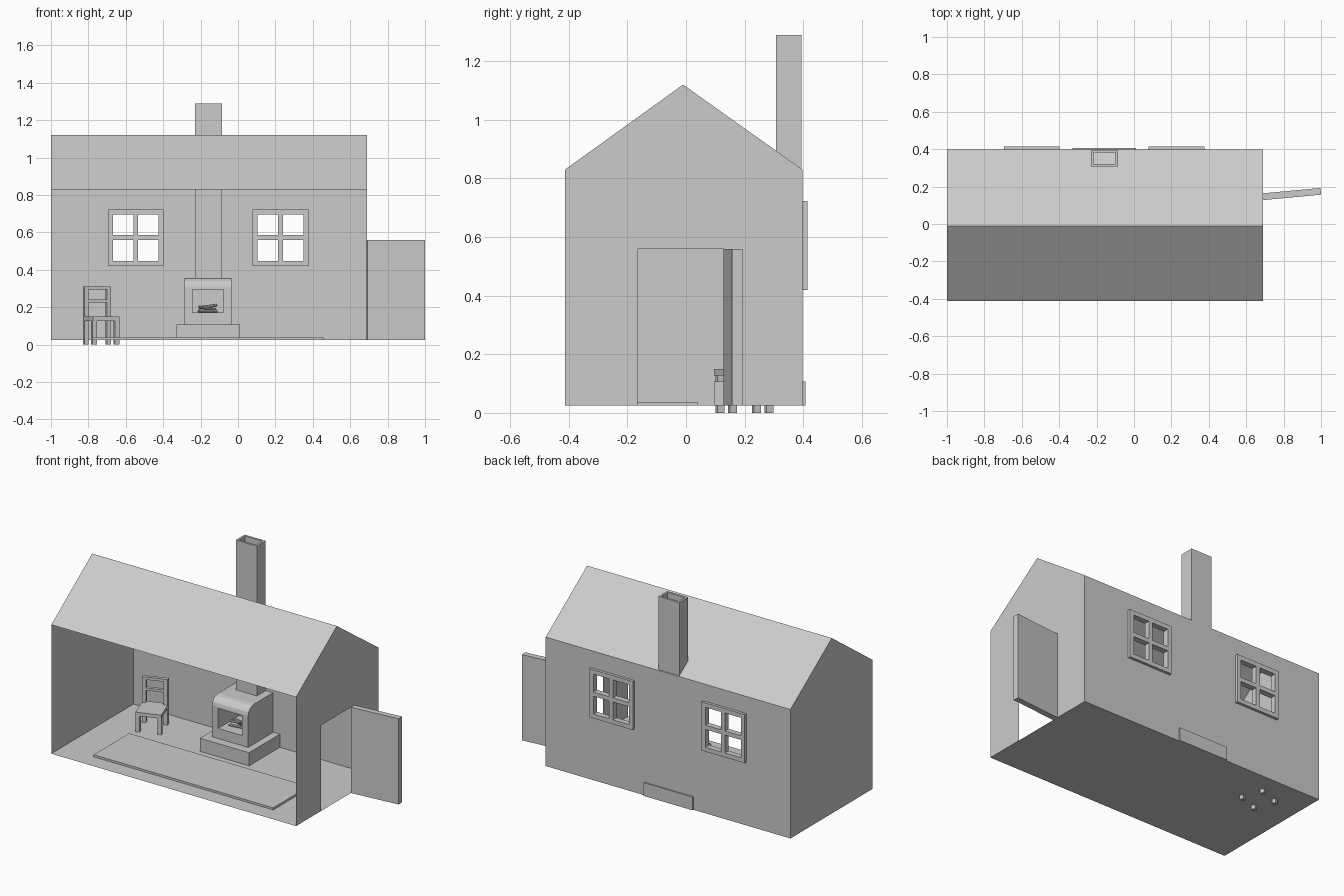
import bpy, bmesh, math
from mathutils import Vector, Matrix

if "Cube" in bpy.data.objects:
    bpy.data.objects.remove(bpy.data.objects["Cube"])


def new_object(name, bm):
    bmesh.ops.recalc_face_normals(bm, faces=bm.faces)
    mesh = bpy.data.meshes.new(name)
    bm.to_mesh(mesh)
    bm.free()
    ob = bpy.data.objects.new(name, mesh)
    bpy.context.collection.objects.link(ob)
    return ob


def add_box(bm, x, y, z):
    size = Vector((x[1] - x[0], y[1] - y[0], z[1] - z[0]))
    mid = Vector((sum(x) / 2, sum(y) / 2, sum(z) / 2))
    m = Matrix.Translation(mid) @ Matrix.Diagonal((*size, 1))
    return bmesh.ops.create_cube(bm, size=1, matrix=m)["verts"]


def box(name, x, y, z):
    bm = bmesh.new()
    add_box(bm, x, y, z)
    return new_object(name, bm)


def polygon(bm, points):
    return bm.faces.new([bm.verts.new(p) for p in points])


def pierced_sheet(name, xs, zs, y, holes):
    """Grid of cells in the xz plane, leaving out the (column, row) holes."""
    bm = bmesh.new()
    grid = [[bm.verts.new((x, y, z)) for z in zs] for x in xs]
    for i in range(len(xs) - 1):
        for j in range(len(zs) - 1):
            if (i, j) not in holes:
                bm.faces.new((grid[i][j], grid[i + 1][j],
                              grid[i + 1][j + 1], grid[i][j + 1]))
    return new_object(name, bm)


# House shell: single-sheet walls, open at the front
L, R, F, B = -1.0, 0.69, -0.413, 0.398
FLOOR, EAVE, RIDGE, RY = 0.025, 0.83, 1.12, -0.01
WZ = (0.42, 0.723)
DOOR = (-0.165, 0.15, 0.56)

bm = bmesh.new()
polygon(bm, [(L, F, FLOOR), (R, F, FLOOR), (R, B, FLOOR), (L, B, FLOOR)])
new_object("floor", bm)

gable_top = [(B, FLOOR), (B, EAVE), (RY, RIDGE), (F, EAVE), (F, FLOOR)]
doorway = [(DOOR[0], FLOOR), (DOOR[0], DOOR[2]), (DOOR[1], DOOR[2]), (DOOR[1], FLOOR)]
for name, x, outline in (("left_wall", L, gable_top), ("right_wall", R, gable_top + doorway)):
    bm = bmesh.new()
    polygon(bm, [(x, y, z) for y, z in outline])
    new_object(name, bm)

bm = bmesh.new()
rows = [[bm.verts.new((x, y, z)) for x in (L, R)] for y, z in ((F, EAVE), (RY, RIDGE), (B, EAVE))]
for a, b in zip(rows, rows[1:]):
    bm.faces.new((a[0], a[1], b[1], b[0]))
new_object("roof", bm)

window_x = [(-0.696, -0.397), (0.077, 0.376)]
pierced_sheet("back_wall", [L, *window_x[0], *window_x[1], R],
              [FLOOR, *WZ, EAVE], B, {(1, 1), (3, 1)})


# Window frames with four panes
def bars(a, b):
    m = (a + b) / 2
    return [a, a + 0.027, m - 0.013, m + 0.013, b - 0.027, b]


for i, (a, b) in enumerate(window_x):
    frame = pierced_sheet(f"window_frame_{i + 1}", bars(a, b), bars(*WZ), 0.397,
                          {(1, 1), (1, 3), (3, 1), (3, 3)})
    mod = frame.modifiers.new("thickness", "SOLIDIFY")
    mod.thickness = 0.036
    mod.offset = 0

# Door swung open
door = box("door", (0, 0.31), (-0.018, 0.018), (FLOOR, 0.56))
door.location = (0.69, 0.146, 0)
door.rotation_euler.z = math.radians(5.3)

# Rug and hearth
box("rug", (-0.78, 0.46), (-0.31, 0.04), (FLOOR, 0.038))
box("hearth", (-0.33, 0.01), (0.095, 0.407), (FLOOR, 0.107))

# Stove with rounded top front edge and a firebox
profile = [(0.395, 0.107), (0.15, 0.107)]
for k in range(5):
    t = math.radians(90 * k / 4)
    profile.append((0.21 - 0.06 * math.cos(t), 0.305 + 0.05 * math.sin(t)))
profile.append((0.395, 0.355))
bm = bmesh.new()
face = polygon(bm, [(-0.285, y, z) for y, z in profile])
ext = bmesh.ops.extrude_face_region(bm, geom=[face])["geom"]
bmesh.ops.translate(bm, verts=[g for g in ext if isinstance(g, bmesh.types.BMVert)],
                    vec=(0.25, 0, 0))
stove = new_object("stove", bm)
cutter = box("firebox_cutter", (-0.243, -0.077), (0.1, 0.36), (0.17, 0.294))
cutter.hide_render = True
cutter.hide_viewport = True
cut = stove.modifiers.new("firebox", "BOOLEAN")
cut.operation = "DIFFERENCE"
cut.solver = "EXACT"
cut.object = cutter

# Firewood
for i, (x, y, z, angle, tilt) in enumerate([(-0.16, 0.22, 0.179, 8, 0), (-0.165, 0.26, 0.179, -12, 0),
                                            (-0.165, 0.24, 0.194, 25, 8), (-0.16, 0.24, 0.204, -20, -8)]):
    bm = bmesh.new()
    bmesh.ops.create_cone(bm, segments=8, radius1=0.008, radius2=0.008, depth=0.1,
                          cap_ends=True, matrix=Matrix.Rotation(math.pi / 2, 4, "Y"))
    log = new_object(f"log_{i + 1}", bm)
    log.location = (x, y, z)
    log.rotation_euler = (0, math.radians(tilt), math.radians(angle))

# Chimney with hollow top
bm = bmesh.new()
add_box(bm, (-0.23, -0.085), (0.307, 0.394), (0.35, 1.29))
bm.normal_update()
top = max(bm.faces, key=lambda f: f.calc_center_median().z)
bmesh.ops.inset_region(bm, faces=[top], thickness=0.018)
ext = bmesh.ops.extrude_face_region(bm, geom=[top])["geom"]
bmesh.ops.translate(bm, verts=[g for g in ext if isinstance(g, bmesh.types.BMVert)],
                    vec=(0, 0, -0.9))
bmesh.ops.delete(bm, geom=[f for f in [top] if f.is_valid], context="FACES_ONLY")
new_object("chimney", bm)

# Chair, turned on its own axis
chair = bpy.data.objects.new("chair", None)
bpy.context.collection.objects.link(chair)
chair.location = (-0.732, 0.199, 0)
chair.rotation_euler.z = math.radians(19.5)
parts = []
for side, s in (("left", -1), ("right", 1)):
    x = (s * 0.064 - 0.012, s * 0.064 + 0.012)
    parts.append(box(f"front_leg_{side}", x, (-0.078, -0.054), (0, 0.13)))
    parts.append(box(f"back_post_{side}", x, (0.054, 0.078), (0, 0.31)))
parts.append(box("seat", (-0.076, 0.076), (-0.082, 0.078), (0.127, 0.15)))
for name, z in (("top_rail", (0.293, 0.31)), ("middle_rail", (0.226, 0.242))):
    parts.append(box(name, (-0.053, 0.053), (0.056, 0.076), z))
for p in parts:
    p.parent = chair
